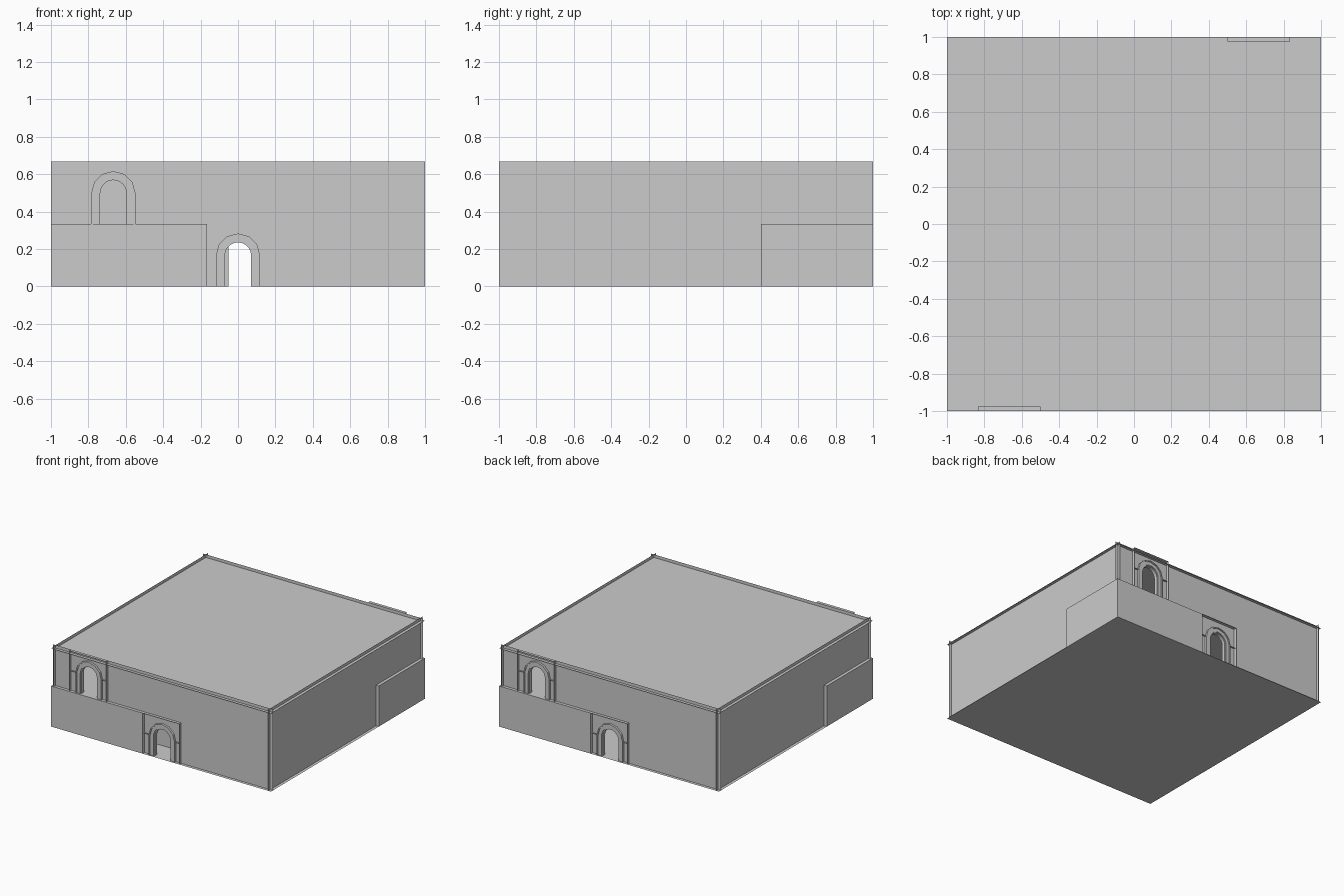
import bpy, bmesh, math
from mathutils import Matrix, Vector

cube = bpy.data.objects.get("Cube")
if cube:
    bpy.data.objects.remove(cube, do_unlink=True)

CELL = 1 / 3          # module size
H = 2 * CELL          # total height
D = 0.025             # inset of the wall sheets
FACE = -1 + D         # y of the front wall sheet
SPRING = 0.165        # height where the arch starts

stone = bpy.data.materials.new("plain_grey")
stone.use_nodes = True
GREY = (0.6, 0.6, 0.6, 1)
stone.diffuse_color = GREY
stone.node_tree.nodes["Principled BSDF"].inputs["Base Color"].default_value = GREY


def finish(name, bm, turn=False):
    """Store the mesh; optionally turn it half round to the back."""
    if turn:
        bm.transform(Matrix.Rotation(math.pi, 4, 'Z'))
    mesh = bpy.data.meshes.new(name)
    bm.to_mesh(mesh)
    bm.free()
    mesh.materials.append(stone)
    ob = bpy.data.objects.new(name, mesh)
    bpy.context.collection.objects.link(ob)


def face(bm, pts):
    return bm.faces.new([bm.verts.new(p) for p in pts])


def flat(bm, x0, x1, y0, y1, z):
    face(bm, [(x0, y0, z), (x1, y0, z), (x1, y1, z), (x0, y1, z)])


def upright_x(bm, x0, x1, z0, z1, y):
    face(bm, [(x0, y, z0), (x1, y, z0), (x1, y, z1), (x0, y, z1)])


def upright_y(bm, y0, y1, z0, z1, x):
    face(bm, [(x, y0, z0), (x, y1, z0), (x, y1, z1), (x, y0, z1)])


def box(bm, lo, hi):
    lo, hi = Vector(lo), Vector(hi)
    m = Matrix.Translation((lo + hi) / 2) @ Matrix.Diagonal((*(hi - lo), 1))
    bmesh.ops.create_cube(bm, size=1, matrix=m)


def arch(cx, z0, r, y, coarse):
    """Doorway outline from the left foot to the right foot."""
    pts = [(cx - r, y, z0)]
    for i in range(13):
        a = math.pi * (1 - i / 12)
        k = r * math.cos(math.pi / 12) if coarse and i % 2 else r
        pts.append((cx + k * math.cos(a), y, z0 + SPRING + k * math.sin(a)))
    return pts + [(cx + r, y, z0)]


def doorway(name, cx, z0, turn):
    bm = bmesh.new()
    x0, x1, z1 = cx - CELL / 2, cx + CELL / 2, z0 + CELL
    # Wall sheet around the opening
    face(bm, [(x0, FACE, z0)] + arch(cx, z0, 0.118, FACE, True)
         + [(x1, FACE, z0), (x1, FACE, z1), (x0, FACE, z1)])
    # Stepped moulding and jamb
    steps = [(0.118, 0), (0.118, -0.017), (0.108, -0.017), (0.108, -0.010),
             (0.078, -0.010), (0.078, -0.004), (0.07, -0.004), (0.07, D)]
    rings = [[bm.verts.new(p) for p in arch(cx, z0, r, FACE + dy, r > 0.1)]
             for r, dy in steps]
    for a, b in zip(rings, rings[1:]):
        for i in range(len(a) - 1):
            bm.faces.new([a[i], a[i + 1], b[i + 1], b[i]])
    # Thin fins round the panel and level with the arch foot
    flat(bm, x0, x1, -1, FACE, z1)
    for x in (x0, x1):
        upright_y(bm, -1, FACE, z0, z1, x)
    for s in (-1, 1):
        xa, xb = sorted((cx + s * 0.118, cx + s * CELL / 2))
        flat(bm, xa, xb, FACE - 0.014, FACE, z0 + SPRING)
    finish(name, bm, turn)


for side, turn in (("front", False), ("back", True)):
    doorway(side + "_lower_doorway", 0, 0, turn)
    doorway(side + "_upper_doorway", -2 * CELL, CELL, turn)

    # Wall sheet beside the doorways
    bm = bmesh.new()
    upright_x(bm, -1, -CELL / 2, 0, CELL, FACE)
    upright_x(bm, CELL / 2, 1, 0, CELL, FACE)
    upright_x(bm, -1, -2.5 * CELL, CELL, H, FACE)
    upright_x(bm, -1.5 * CELL, 1, CELL, H, FACE)
    finish(side + "_wall", bm, turn)

    # Raised lower corner, wrapping on to the flank
    bm = bmesh.new()
    box(bm, (-1, -1, 0), (-CELL / 2, FACE, CELL))
    box(bm, (-1, -1, 0), (-1 + D, -0.4, CELL))
    finish(side + "_raised_corner", bm, turn)

    # Flank wall sheet
    bm = bmesh.new()
    upright_y(bm, -1, 1, 0, H, -1 + D)
    finish(("right" if not turn else "left") + "_wall", bm, turn)

# Floors and roof
for name, z, e in (("ground_floor", 0, 1), ("upper_floor", CELL, 1 - D),
                   ("roof", H - D, 1)):
    bm = bmesh.new()
    flat(bm, -e, e, -e, e, z)
    finish(name, bm)

# Inner passage wall
bm = bmesh.new()
upright_y(bm, -0.8, 0.8, 0, CELL, -0.05)
upright_x(bm, -1 + D, -0.05, 0, CELL, -0.8)
finish("passage_wall", bm)
